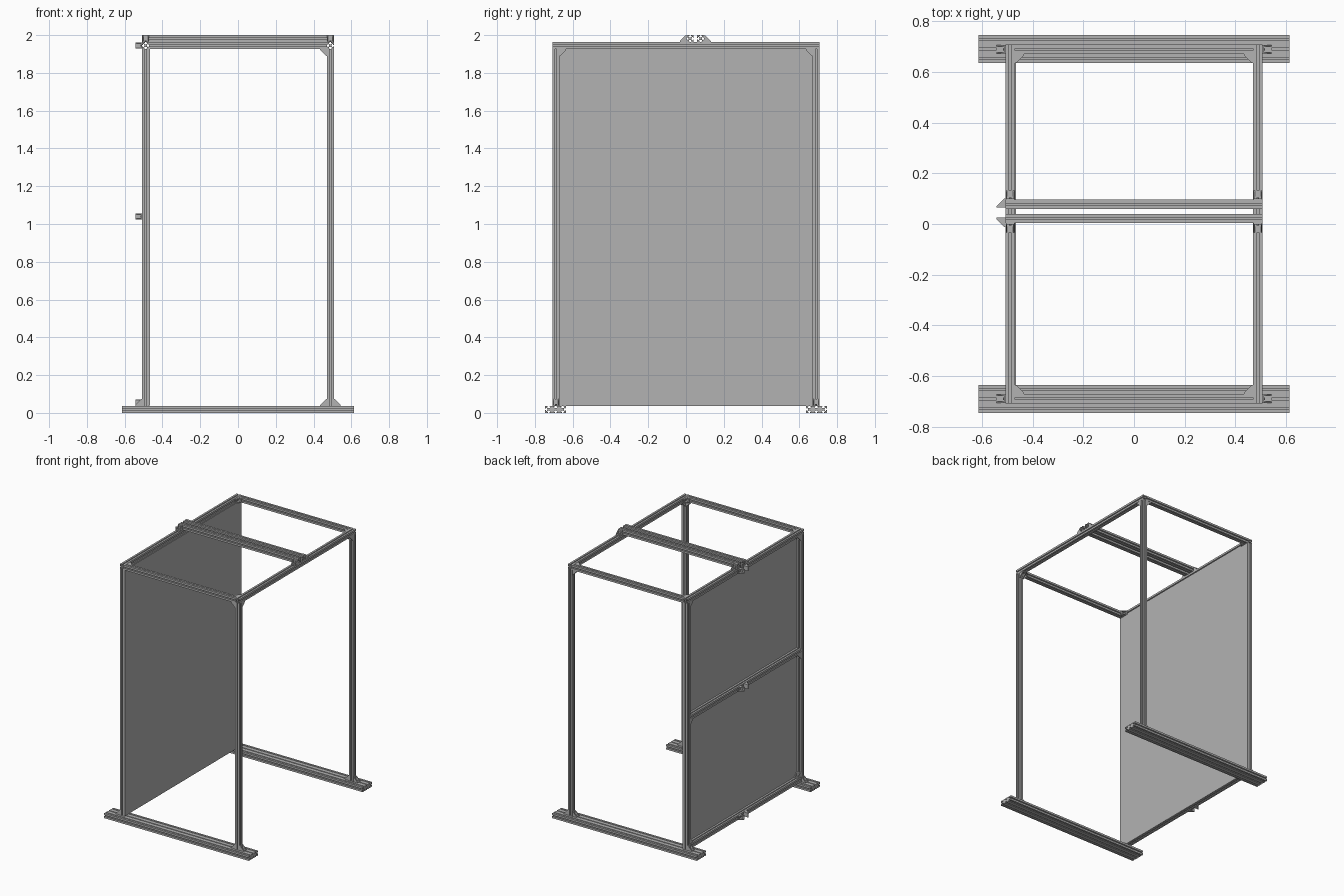
import bpy, bmesh
from mathutils import Vector

cube = bpy.data.objects.get("Cube")
if cube:
    bpy.data.objects.remove(cube, do_unlink=True)

W = 0.037            # extrusion width
H = W / 2
PX, PY = 0.489, 0.689  # post centres
TOP = 2 - 2 * W      # underside of the top frame
RAIL_Z = TOP + H
X, Y, Z = Vector((1, 0, 0)), Vector((0, 1, 0)), Vector((0, 0, 1))

grey = bpy.data.materials.new("aluminium_grey")
grey.use_nodes = True
colour = (0.45, 0.45, 0.45, 1)
grey.diffuse_color = colour
grey.node_tree.nodes["Principled BSDF"].inputs["Base Color"].default_value = colour


def finish(name, bm):
    bmesh.ops.recalc_face_normals(bm, faces=bm.faces)
    mesh = bpy.data.meshes.new(name)
    bm.to_mesh(mesh)
    bm.free()
    mesh.materials.append(grey)
    obj = bpy.data.objects.new(name, mesh)
    bpy.context.collection.objects.link(obj)
    return obj


def prism(bm, points, origin, u, v, along):
    """Extrude a 2D outline, laid out on axes u and v, by the vector along."""
    near = [bm.verts.new(origin + u * p + v * q) for p, q in points]
    far = [bm.verts.new(vert.co + along) for vert in near]
    bm.faces.new(near)
    bm.faces.new(far)
    for i in range(len(near)):
        j = (i + 1) % len(near)
        bm.faces.new((near[i], near[j], far[j], far[i]))


# Half of a T-slot: offset from the slot centre and depth, in widths
HALF_SLOT = [(0.1, 0), (0.1, 0.11), (0.25, 0.11), (0.25, 0.17), (0.12, 0.31)]
SLOT = [(-s, d) for s, d in HALF_SLOT] + HALF_SLOT[::-1]


def slotted_outline(cells):
    """Outline of an extrusion that is several cells wide and one cell high."""
    outline = []
    half = Vector((cells / 2, 0.5))
    sides = [((-1, -1), (1, 0), cells), ((1, -1), (0, 1), 1),
             ((1, 1), (-1, 0), cells), ((-1, 1), (0, -1), 1)]
    for corner, step, count in sides:
        start = Vector(corner) * half
        step = Vector(step)
        inward = Vector((-step.y, step.x))
        outline.append(start * W)
        for cell in range(count):
            for s, d in SLOT:
                outline.append((start + step * (cell + 0.5 + s) + inward * d) * W)
    return outline


def extrusion(name, centre, axis, length, cells=1):
    u = Y if axis == X else X
    v = Y if axis == Z else Z
    bm = bmesh.new()
    prism(bm, slotted_outline(cells), Vector(centre) - axis * length / 2,
          u, v, axis * length)
    return finish(name, bm)


def corner_bracket(name, corner, a, b):
    """Two legs along a and b, closed by a triangular web on each side."""
    size, wide, thick = 0.036, 0.033, 0.005
    c = a.cross(b)
    origin = Vector(corner) - c * wide / 2
    bm = bmesh.new()
    angle = [(0, 0), (size, 0), (size, thick), (thick, thick), (thick, size), (0, size)]
    prism(bm, angle, origin, a, b, c * wide)
    web = [(thick, thick), (size, thick), (thick, size)]
    for shift in (0, wide - thick):
        prism(bm, web, origin + c * shift, a, b, c * thick)
    # Bolt heads
    hexagon = [(0.006, 0), (0.003, 0.005), (-0.003, 0.005),
               (-0.006, 0), (-0.003, -0.005), (0.003, -0.005)]
    for leg, normal in ((a, b), (b, a)):
        spot = Vector(corner) + leg * size * 0.55 + normal * thick
        prism(bm, hexagon, spot, leg, c, normal * 0.004)
    return finish(name, bm)


# Feet, posts and top frame
for sy, end in ((-1, "front"), (1, "back")):
    extrusion(f"{end}_foot", (0, sy * 0.69, H), X, 1.228, cells=3)
    extrusion(f"{end}_top_rail", (0, sy * PY, RAIL_Z), X, 2 * PX - W)
    for sx, side in ((-1, "right"), (1, "left")):
        extrusion(f"{end}_{side}_post", (sx * PX, sy * PY, (W + TOP) / 2), Z, TOP - W)
        corner_bracket(f"{end}_{side}_foot_bracket",
                       (sx * (PX + H), sy * PY, W), X * sx, Z)
        corner_bracket(f"{end}_{side}_frame_bracket",
                       (sx * (PX - H), sy * (PY - H), RAIL_Z), X * -sx, Y * -sy)
        corner_bracket(f"{end}_{side}_post_bracket",
                       (sx * PX, sy * (PY - H), TOP), Y * -sy, -Z)
    # Inner brackets on the open side
    corner_bracket(f"{end}_inner_foot_bracket", (PX - H, sy * PY, W), -X, Z)
    corner_bracket(f"{end}_inner_top_bracket", (PX - H, sy * PY, TOP), -X, -Z)

for sx, side in ((-1, "right"), (1, "left")):
    extrusion(f"{side}_top_rail", (sx * PX, 0, RAIL_Z), Y, 2 * PY + W)

# Rails behind the panel
MID_Z, LOW_Z = 1.04, W + H
for name, z in (("middle", MID_Z), ("bottom", LOW_Z)):
    extrusion(f"{name}_panel_rail", (-PX, 0, z), Y, 2 * PY - W)
for sy, end in ((-1, "front"), (1, "back")):
    corner_bracket(f"{end}_middle_rail_bracket",
                   (-PX, sy * (PY - H), MID_Z - H), Y * -sy, -Z)
    corner_bracket(f"{end}_bottom_rail_bracket",
                   (-PX, sy * (PY - H), LOW_Z + H), Y * -sy, Z)

# Pair of beams across the top, with brackets on their outer sides
for s, end in ((-1, "front"), (1, "back")):
    y = 0.0495 + s * 0.028
    extrusion(f"{end}_cross_beam", (0, y, 2 - H), X, 2 * PX + W)
    for sx, side in ((-1, "right"), (1, "left")):
        corner_bracket(f"{end}_{side}_beam_bracket",
                       (sx * PX, y + s * H, TOP + W), Y * s, Z)
    # Brackets on the outer faces of the panel-side rails
    for level, z in (("top", RAIL_Z), ("middle", MID_Z), ("bottom", LOW_Z)):
        corner_bracket(f"{end}_{level}_outer_bracket",
                       (-PX - H, 0.045 + s * 0.02, z), -X, Y * s)

# Side panel against the inner faces of the posts
bm = bmesh.new()
reach = PY + H
prism(bm, [(-reach, 0.04), (reach, 0.04), (reach, TOP), (-reach, TOP)],
      Vector((H - PX, 0, 0)), Y, Z, X * 0.005)
finish("side_panel", bm)
